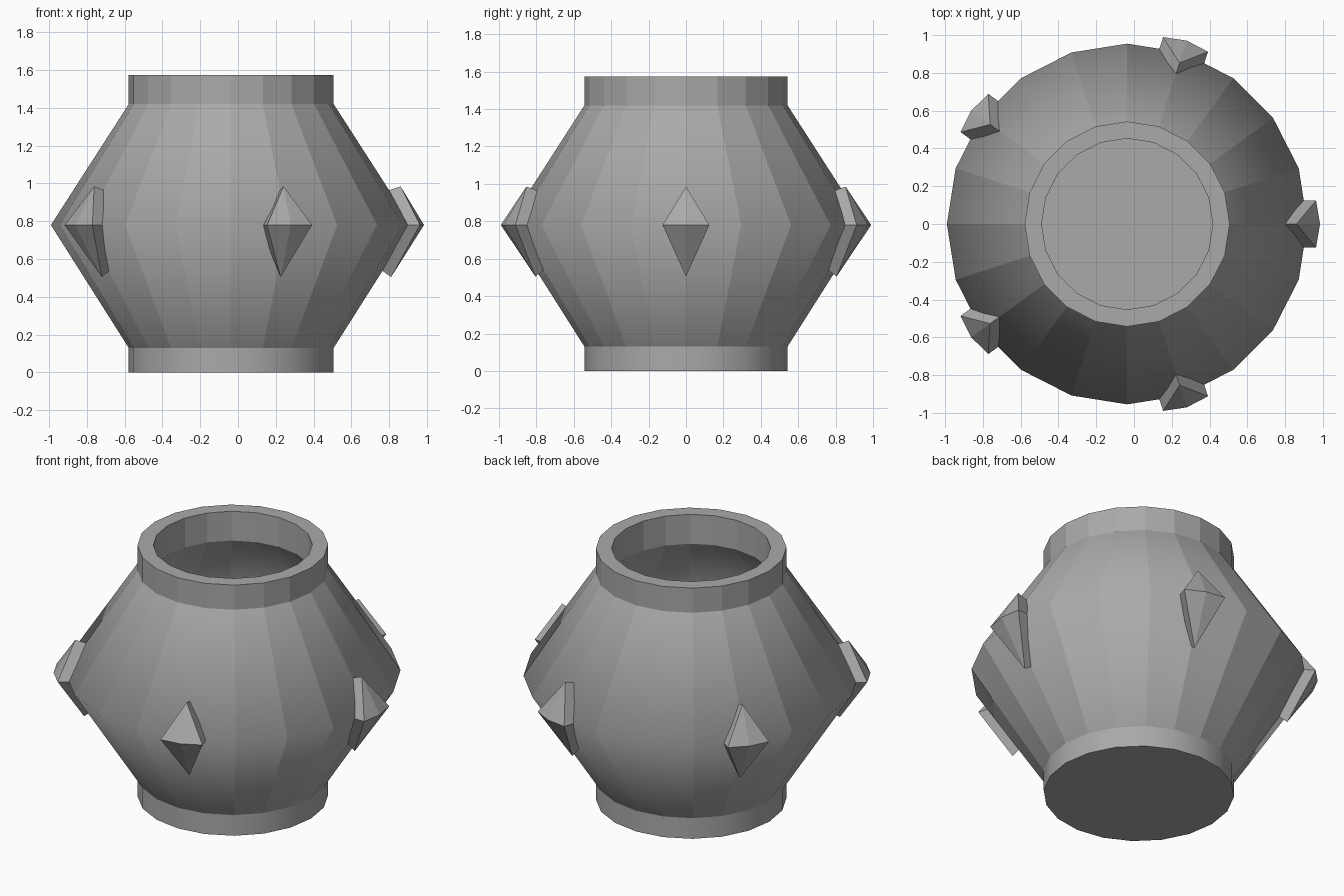
import bpy, bmesh, math
from mathutils import Matrix, Vector

cube = bpy.data.objects.get("Cube")
if cube:
    bpy.data.objects.remove(cube, do_unlink=True)

SIDES = 20
CENTRE = Vector((-0.036, 0, 0))
WAIST = 0.78

stone = bpy.data.materials.new("grey stone")
stone.use_nodes = True
grey = (0.4, 0.4, 0.4, 1)
stone.diffuse_color = grey
stone.node_tree.nodes["Principled BSDF"].inputs["Base Color"].default_value = grey


def add_object(name, bm):
    bmesh.ops.recalc_face_normals(bm, faces=bm.faces)
    mesh = bpy.data.meshes.new(name)
    bm.to_mesh(mesh)
    bm.free()
    mesh.materials.append(stone)
    obj = bpy.data.objects.new(name, mesh)
    obj.location = CENTRE
    bpy.context.collection.objects.link(obj)
    return obj


# Pot: outer wall, rim, inner wall and floor as one turned profile (radius, height)
profile = [(0.543, 0), (0.543, 0.13), (0.955, WAIST), (0.543, 1.42), (0.543, 1.575),
           (0.453, 1.575), (0.453, 1.39), (0.848, WAIST), (0.453, 0.16), (0.453, 0.09)]
bm = bmesh.new()
rings = []
for radius, height in profile:
    angles = [math.tau * i / SIDES for i in range(SIDES)]
    rings.append([bm.verts.new((radius * math.cos(a), radius * math.sin(a), height))
                  for a in angles])
for low, high in zip(rings, rings[1:]):
    for i in range(SIDES):
        j = (i + 1) % SIDES
        bm.faces.new((low[i], low[j], high[j], high[i])).smooth = True
bm.faces.new(rings[0])
bm.faces.new(rings[-1])

# Facet edges stay sharp; the waist and the foot band are blended
for edge in bm.edges:
    a, b = (v.co for v in edge.verts)
    waist_edge = abs(a.z - WAIST) < 0.001 and abs(b.z - WAIST) < 0.001
    foot_edge = abs(a.z - b.z) > 0.1 and max(a.z, b.z) < 0.14
    edge.smooth = waist_edge or foot_edge
add_object("pot", bm)

# Studs: five kite-shaped points around the waist
front = [(0.897, 0, 0.985), (1.0, 0.125, WAIST), (0.847, 0, 0.505), (1.0, -0.125, WAIST)]
back = [(0.777, 0, 0.945), (0.877, 0.125, WAIST), (0.767, 0, 0.56), (0.877, -0.125, WAIST)]
for n in range(5):
    bm = bmesh.new()
    outer = [bm.verts.new(p) for p in front]
    inner = [bm.verts.new(p) for p in back]
    tip = bm.verts.new((1.021, 0, WAIST))
    for i in range(4):
        j = (i + 1) % 4
        bm.faces.new((outer[i], outer[j], tip))
        bm.faces.new((outer[i], inner[i], inner[j], outer[j]))
    bm.faces.new(inner)
    turn = Matrix.Rotation(math.tau * n / 5, 4, "Z")
    bmesh.ops.transform(bm, matrix=turn, verts=bm.verts)
    add_object(f"stud_{n + 1}", bm)
